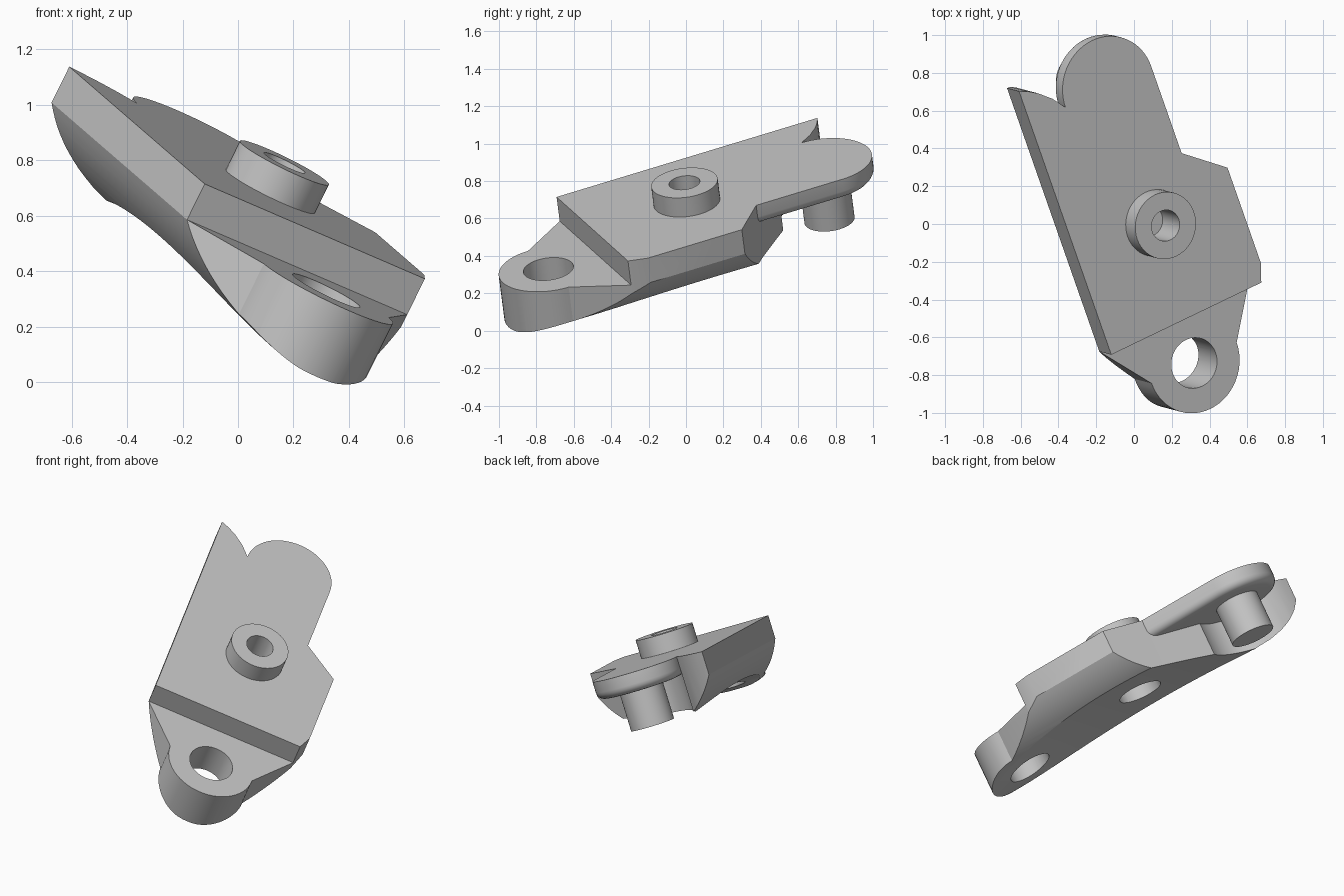
import bpy, bmesh
from math import sin, cos, radians, degrees, asin
from mathutils import Matrix, Vector

if "Cube" in bpy.data.objects:
    bpy.data.objects.remove(bpy.data.objects["Cube"], do_unlink=True)

grey = bpy.data.materials.new("grey metal")
grey.use_nodes = True
grey.diffuse_color = (0.56, 0.56, 0.56, 1)
grey.node_tree.nodes["Principled BSDF"].inputs["Base Color"].default_value = (0.56, 0.56, 0.56, 1)

MID, WIDTH, STEP = 0.49, 0.98, -0.145       # centre line, link width, shoulder level
LUG_V, BOSS_V, PIN_V = -0.285, 0.55, 1.345  # stations along the link
LUG_R, PIN_R, BORE_R = 0.268, 0.135, 0.083

# Where a flat outline goes: across (u), along (v) or up (w) the link
PLACE = {"u": lambda p, h: (h, p[0], p[1]),
         "v": lambda p, h: (p[0], h, p[1]),
         "w": lambda p, h: (p[0], p[1], h)}


def arc(cu, cv, r, start, end, n):
    """Points on a circle, angles in degrees."""
    steps = [radians(start + (end - start) * i / n) for i in range(n + 1)]
    return [(cu + r * cos(a), cv + r * sin(a)) for a in steps]


def extrude(name, points, low, high, axis="w"):
    """Prism from an outline, swept along one link axis."""
    bm = bmesh.new()
    place = PLACE[axis]
    face = bm.faces.new([bm.verts.new(place(p, low)) for p in points])
    side = bmesh.ops.extrude_face_region(bm, geom=[face])
    moved = [g for g in side["geom"] if isinstance(g, bmesh.types.BMVert)]
    bmesh.ops.translate(bm, verts=moved, vec=Vector(place((0, 0), high - low)))
    bmesh.ops.recalc_face_normals(bm, faces=bm.faces[:])
    mesh = bpy.data.meshes.new(name)
    bm.to_mesh(mesh)
    bm.free()
    obj = bpy.data.objects.new(name, mesh)
    bpy.context.collection.objects.link(obj)
    mesh.materials.append(grey)
    return obj


def cylinder(name, v, r, low, high):
    return extrude(name, arc(MID, v, r, 0, 352.5, 47), low, high)


def combine(target, other, operation):
    mod = target.modifiers.new("combine", "BOOLEAN")
    mod.operation, mod.object, mod.solver = operation, other, "EXACT"
    bpy.context.view_layer.objects.active = target
    bpy.ops.object.modifier_apply(modifier=mod.name)
    bpy.data.objects.remove(other, do_unlink=True)


# Link body: plan outline with the lug in front and pin clearance behind
outline = [(0, 0)] + arc(MID, LUG_V, LUG_R, 180, 360, 28)
outline += [(0.945, 0), (0.98, 0.1), (0.98, 0.655), (0.757, 0.84)]
outline += arc(MID, PIN_V, 0.27, 270, 180, 20)
outline += [(0.165, 1.42), (0.1, 1.48), (0.05, 1.513), (0, 1.537)]
body = extrude("link_body", outline, -0.7, 0.2)

# Rounded belly cross-section
radius = 0.58
half = asin(MID / radius)
centre_w = STEP + radius * cos(half)
belly = arc(MID, centre_w, radius, 270 - degrees(half), 270 + degrees(half), 40)
section = [(0, 0)] + belly + [(WIDTH, 0)]
combine(body, extrude("belly_cutter", section, -1, 2, "v"), "INTERSECT")

# Shallow hollow along the belly
hollow = arc(0.5, -5.3, 5, 75, 105, 40)
combine(body, extrude("hollow_cutter", hollow, -0.5, 1.5, "u"), "DIFFERENCE")

# Lower shoulder in front
shoulder = [(-0.2, -1), (1.2, -1), (1.2, 0), (-0.2, 0)]
combine(body, extrude("shoulder_cutter", shoulder, STEP, 0.3), "DIFFERENCE")

# Rear tab with rounded lower edge
plan = [(MID - 0.27, 0.8), (MID + 0.27, 0.8)] + arc(MID, PIN_V, 0.27, 0, 180, 32)
tab = extrude("rear_tab", plan, -0.12, 0)
bm = bmesh.new()
bm.from_mesh(tab.data)
rim = [e for e in bm.edges if all(v.co.z < -0.1 for v in e.verts)]
bmesh.ops.bevel(bm, geom=rim, offset=0.05, segments=5, profile=0.5, affect="EDGES")
bm.to_mesh(tab.data)
bm.free()
combine(body, tab, "UNION")

# Lug hole, top bore and belly bore
combine(body, cylinder("lug_cutter", LUG_V, PIN_R, -1, 1), "DIFFERENCE")
combine(body, cylinder("bore_cutter", BOSS_V, BORE_R, -0.09, 0.5), "DIFFERENCE")
combine(body, cylinder("belly_bore_cutter", BOSS_V, PIN_R, -1, -0.15), "DIFFERENCE")

# Raised boss ring and hanging pin
boss = cylinder("boss_ring", BOSS_V, 0.179, 0, 0.115)
combine(boss, cylinder("ring_cutter", BOSS_V, BORE_R, -0.5, 0.5), "DIFFERENCE")
pin = cylinder("pin", PIN_V, PIN_R, -0.355, -0.11)

# Tilt the finished link into place
across = Vector((0.84, 0.404, -0.362)).normalized()
up = across.cross(Vector((-0.318, 0.907, 0.275))).normalized()
along = up.cross(across)
tilt = Matrix((across, along, up)).transposed().to_4x4()
tilt.translation = (-0.12, -0.692, 0.715)
for obj in (body, boss, pin):
    obj.data.transform(tilt)
    bpy.ops.object.select_all(action="DESELECT")
    obj.select_set(True)
    bpy.context.view_layer.objects.active = obj
    bpy.ops.object.shade_smooth_by_angle(angle=radians(25))
